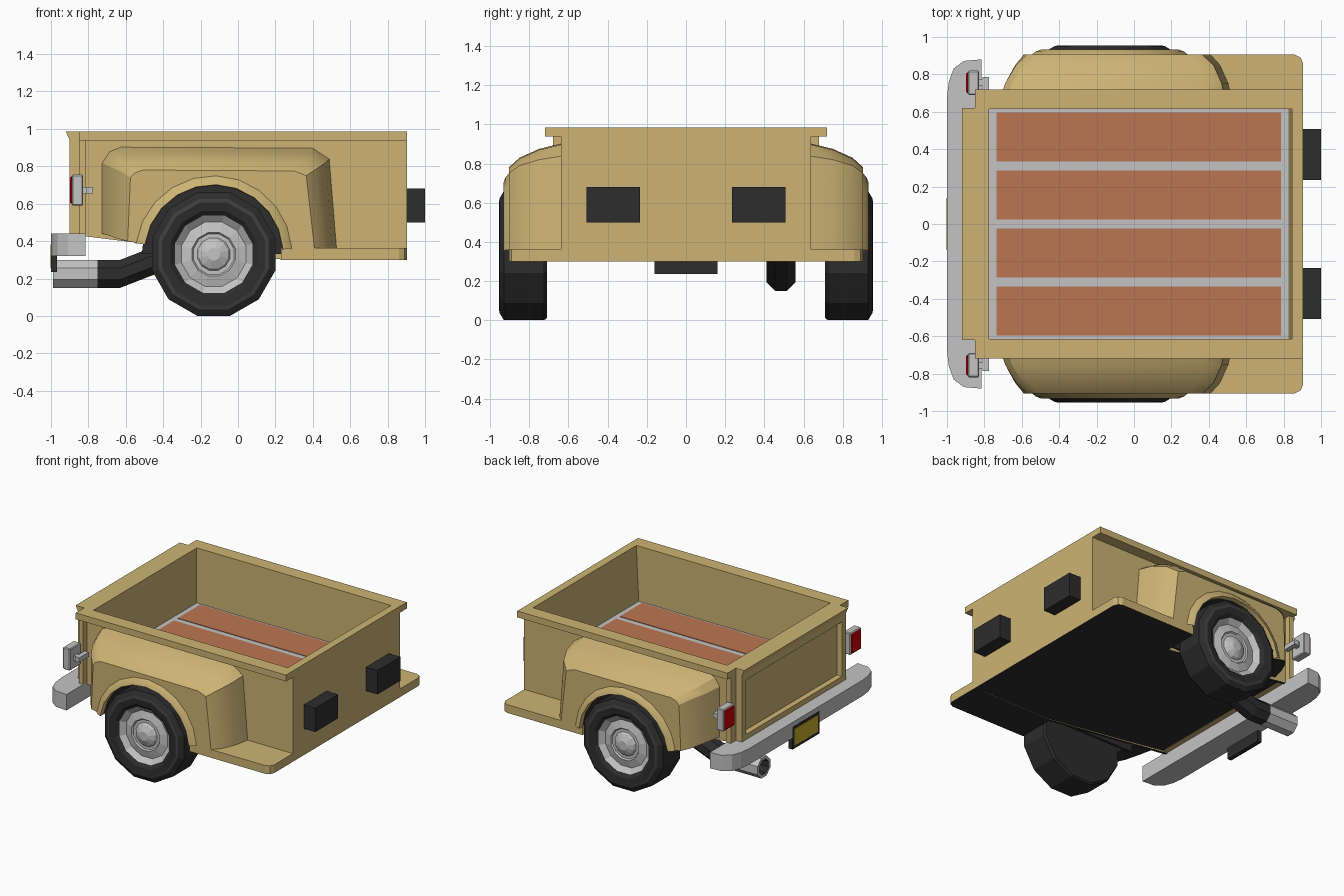
import bpy, bmesh, math

cube = bpy.data.objects.get("Cube")
if cube:
    bpy.data.objects.remove(cube, do_unlink=True)


def material(name, r, g, b):
    m = bpy.data.materials.new(name)
    m.use_nodes = True
    m.diffuse_color = (r, g, b, 1)
    m.node_tree.nodes["Principled BSDF"].inputs["Base Color"].default_value = (r, g, b, 1)
    return m


TAN = material("tan paint", 0.61, 0.455, 0.178)
WOOD = material("red brown wood", 0.50, 0.18, 0.085)
METAL = material("grey metal", 0.55, 0.55, 0.55)
BLACK = material("black", 0.026, 0.026, 0.026)
SIDEWALL = material("tyre edge grey", 0.05, 0.05, 0.05)
RED = material("red lens", 0.65, 0.0, 0.003)
YELLOW = material("yellow plate", 0.58, 0.42, 0.025)


def finish(name, bm, mats, rule=None, smooth=None):
    """Turn a bmesh into an object; rule(face centre, normal) picks the material."""
    bmesh.ops.recalc_face_normals(bm, faces=bm.faces)
    if rule:
        for f in bm.faces:
            f.material_index = rule(f.calc_center_median(), f.normal)
    me = bpy.data.meshes.new(name)
    bm.to_mesh(me)
    bm.free()
    for m in mats:
        me.materials.append(m)
    if smooth:
        me.shade_smooth()
        me.set_sharp_from_angle(angle=math.radians(smooth))
    ob = bpy.data.objects.new(name, me)
    bpy.context.collection.objects.link(ob)


def loft(rings):
    """Bridge equal rings of points and cap both ends."""
    bm = bmesh.new()
    vs = [[bm.verts.new(p) for p in ring] for ring in rings]
    n = len(vs[0])
    for a, b in zip(vs, vs[1:]):
        for i in range(n):
            j = (i + 1) % n
            bm.faces.new((a[i], a[j], b[j], b[i]))
    bm.faces.new(vs[0])
    bm.faces.new(vs[-1])
    return bm


def side_prism(profile, y0, y1):
    return loft([[(x, y, z) for x, z in profile] for y in (y0, y1)])


def box(name, x, y, z, mat, bevel=0):
    profile = [(x[0], z[0]), (x[1], z[0]), (x[1], z[1]), (x[0], z[1])]
    bm = side_prism(profile, *y)
    if bevel:
        bmesh.ops.bevel(bm, geom=bm.edges[:], offset=bevel, segments=1, affect='EDGES')
    finish(name, bm, [mat])


def span(s, a, b):
    return sorted((s * a, s * b))


def black_below(c, n):
    return 1 if n.z < -0.5 else 0


# Bed: front wall, floor, planks and underside
front = [(0.904, 0.30), (0.904, 0.985), (0.845, 0.985), (0.825, 0.57), (0.825, 0.30)]
finish("front_wall", side_prism(front, -0.63, 0.63), [TAN, BLACK], black_below)
box("bed_floor", (-0.78, 0.83), (-0.62, 0.62), (0.50, 0.57), METAL)
for i in range(4):
    y = -0.465 + i * 0.31
    box(f"floor_plank_{i + 1}", (-0.735, 0.785), (y - 0.132, y + 0.132), (0.566, 0.574), WOOD)
under = [(0.89, 0.303), (0.25, 0.303), (-0.42, 0.385), (-0.84, 0.44), (-0.84, 0.52), (0.89, 0.52)]
finish("underside", side_prism(under, -0.63, 0.63), [BLACK])

# Tailgate with flared lip and a stepped, recessed panel
gate = [(-0.92, 0.985), (-0.90, 0.94), (-0.90, 0.43), (-0.775, 0.43), (-0.775, 0.985)]
bm = side_prism(gate, -0.62, 0.62)
bmesh.ops.recalc_face_normals(bm, faces=bm.faces)
panel = [f for f in bm.faces if f.normal.x < -0.99]
bmesh.ops.inset_region(bm, faces=panel, thickness=0.07, depth=0)
bmesh.ops.inset_region(bm, faces=panel, thickness=0.008, depth=-0.035)
finish("tailgate", bm, [TAN])

# Wheel arch curve shared by the fenders
CX, CZ = -0.13, 0.33


def arc(r, a0, a1, n):
    angles = [math.radians(a0 + (a1 - a0) * i / n) for i in range(n + 1)]
    return [(CX + r * math.cos(a), CZ + r * math.sin(a)) for a in angles]


ARCH = arc(0.37, 5, 172, 10)
FENDER = [
    (0.625, [(-0.73, 0.44), (-0.73, 0.82), (-0.69, 0.88), (-0.63, 0.905),
             (0.40, 0.90), (0.49, 0.84), (0.53, 0.35)]),
    (0.75, [(-0.69, 0.43), (-0.69, 0.80), (-0.655, 0.855), (-0.60, 0.875),
            (0.385, 0.87), (0.47, 0.82), (0.505, 0.35)]),
    (0.85, [(-0.635, 0.41), (-0.63, 0.775), (-0.60, 0.815), (-0.555, 0.83),
            (0.345, 0.825), (0.425, 0.79), (0.46, 0.35)]),
    (0.905, [(-0.59, 0.40), (-0.575, 0.74), (-0.55, 0.765), (-0.51, 0.78),
             (0.30, 0.775), (0.365, 0.75), (0.41, 0.35)]),
]


def fender_rule(c, n):
    d = math.hypot(c.x - CX, c.z - CZ)
    return 1 if abs(n.y) < 0.5 and (d < 0.38 or n.z < -0.5) else 0


def wheel_rule(c, n):
    r = math.hypot(c.x - CX, c.z - CZ)
    if abs(c.y) < 0.88:
        return 0
    return 1 if r < 0.21 else (2 if 0.275 < r < 0.3 else 0)


# Wheel cross-section from hub cap to inner side: radius, distance from centre
WHEEL = [(0.035, 0.94), (0.08, 0.92), (0.09, 0.905), (0.112, 0.905), (0.12, 0.915),
         (0.178, 0.90), (0.215, 0.93), (0.24, 0.95), (0.285, 0.955), (0.305, 0.951),
         (0.341, 0.93), (0.341, 0.725), (0.33, 0.71)]

for s, side in ((1, "back"), (-1, "front")):
    # Side wall, rim and rear corner post
    wall = [(-0.85, 0.43), (-0.45, 0.38), (0.25, 0.30), (0.904, 0.30), (0.904, 0.95), (-0.85, 0.95)]
    finish(f"{side}_side_wall", side_prism(wall, s * 0.615, s * 0.637), [TAN, BLACK], black_below)
    box(f"{side}_rim", (-0.85, 0.904), span(s, 0.615, 0.72), (0.937, 0.985), TAN)
    box(f"{side}_corner_post", (-0.85, -0.815), span(s, 0.615, 0.68), (0.44, 0.94), TAN)

    # Dark liner filling the wheel arch
    finish(f"{side}_arch_liner", side_prism(arc(0.385, 0, 180, 12), s * 0.63, s * 0.65), [BLACK])

    # Fender shell with open wheel arch
    rings = [[(x, s * y, z) for x, z in pts + ARCH] for y, pts in FENDER]
    finish(f"{side}_fender", loft(rings), [TAN, BLACK], fender_rule, 25)

    # Flared lip around the arch
    bm = bmesh.new()
    strips = [[bm.verts.new((x, s * y, z)) for x, z in arc(r, 4, 172, 10)]
              for r, y in ((0.425, 0.90), (0.40, 0.922), (0.372, 0.932), (0.368, 0.90))]
    for a, b in zip(strips, strips[1:]):
        for i in range(10):
            bm.faces.new((a[i], a[i + 1], b[i + 1], b[i]))
    finish(f"{side}_arch_lip", bm, [TAN], None, 50)

    # Running board with a rounded front corner
    plan = [(0.23, 0.62), (0.904, 0.62), (0.904, 0.86), (0.89, 0.89), (0.86, 0.905), (0.23, 0.905)]
    bm = loft([[(x, s * y, z) for x, y in plan] for z in (0.30, 0.362)])
    finish(f"{side}_running_board", bm, [TAN, BLACK], black_below)

    # Twelve-sided wheel
    rings = [[(CX + r * math.sin(math.tau * (i + 0.5) / 12), s * y,
               CZ + r * math.cos(math.tau * (i + 0.5) / 12)) for i in range(12)]
             for r, y in WHEEL]
    finish(f"{side}_wheel", loft(rings), [BLACK, METAL, SIDEWALL], wheel_rule)

    # Tail light, lens and bracket
    box(f"{side}_tail_light", (-0.888, -0.828), span(s, 0.69, 0.82), (0.59, 0.755), METAL, 0.006)
    box(f"{side}_tail_lens", (-0.897, -0.875), span(s, 0.699, 0.811), (0.60, 0.745), RED, 0.006)
    box(f"{side}_light_arm", (-0.83, -0.80), span(s, 0.74, 0.775), (0.655, 0.69), METAL)
    box(f"{side}_light_mount", (-0.81, -0.775), span(s, 0.67, 0.785), (0.655, 0.69), METAL)

    # Black block on the front wall
    box(f"{side}_front_block", (0.89, 1.0), span(s, 0.235, 0.507), (0.50, 0.68), BLACK)

# Rear bumper with chamfered ends
half = [(-0.815, 0.88), (-0.91, 0.872), (-0.965, 0.83), (-0.99, 0.76), (-1.0, 0.68)]
plan = half + [(x, -y) for x, y in reversed(half)]
finish("rear_bumper", loft([[(x, y, z) for x, y in plan] for z in (0.32, 0.44)]), [METAL])

# Registration plate
box("plate_frame", (-1.001, -0.968), (-0.16, 0.16), (0.235, 0.405), BLACK)
box("plate", (-1.003, -0.998), (-0.14, 0.14), (0.257, 0.383), YELLOW)

# Exhaust pipe with a hollow bright tip: x, z, radius
PIPE = [(-0.90, 0.225, 0.05), (-0.99, 0.225, 0.058), (-0.99, 0.225, 0.081), (-0.75, 0.225, 0.081),
        (-0.63, 0.225, 0.081), (-0.45, 0.295, 0.081), (-0.20, 0.40, 0.081)]
rings = [[(x, 0.485 + r * math.sin(math.tau * (i + 0.5) / 8),
           z + r * math.cos(math.tau * (i + 0.5) / 8)) for i in range(8)] for x, z, r in PIPE]


def pipe_rule(c, n):
    inner = math.hypot(c.y - 0.485, c.z - 0.225) < 0.06 and c.x > -0.98
    return 0 if c.x < -0.75 and not inner else 1


finish("exhaust_pipe", loft(rings), [METAL, BLACK], pipe_rule)
